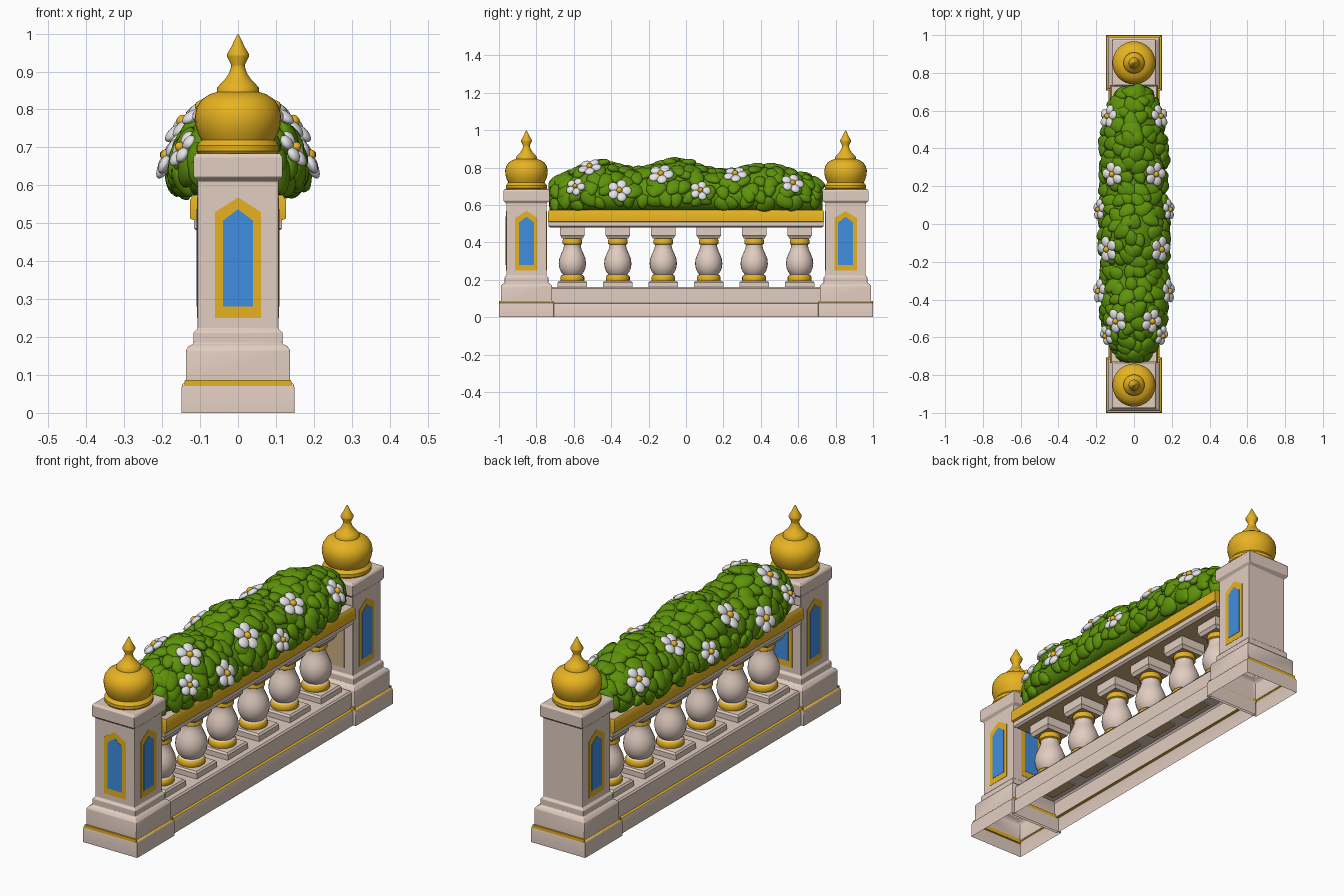
import bpy, bmesh, math, random
from mathutils import Matrix, Vector

if "Cube" in bpy.data.objects:
    bpy.data.objects.remove(bpy.data.objects["Cube"])

random.seed(4)


def material(name, rgb):
    m = bpy.data.materials.new(name)
    m.diffuse_color = (*rgb, 1)
    m.use_nodes = True
    m.node_tree.nodes["Principled BSDF"].inputs["Base Color"].default_value = m.diffuse_color
    return m


STONE = material("warm stone", (0.76, 0.61, 0.53))
GOLD = material("gold", (0.80, 0.45, 0.015))
TAN = material("tan sandstone", (0.62, 0.43, 0.22))
BLUE = material("window blue", (0.052, 0.27, 0.75))
GREEN = material("leaf green", (0.11, 0.29, 0.003))
WHITE = material("petal white", (0.88, 0.88, 0.90))


def finish(name, bm, mats, bevel=0, angle=35):
    bmesh.ops.recalc_face_normals(bm, faces=bm.faces[:])
    me = bpy.data.meshes.new(name)
    bm.to_mesh(me)
    bm.free()
    for m in mats:
        me.materials.append(m)
    ob = bpy.data.objects.new(name, me)
    bpy.context.collection.objects.link(ob)
    if bevel:
        mod = ob.modifiers.new("soft edges", 'BEVEL')
        mod.width, mod.segments, mod.limit_method = bevel, 2, 'ANGLE'
    bpy.ops.object.select_all(action='DESELECT')
    ob.select_set(True)
    bpy.context.view_layer.objects.active = ob
    bpy.ops.object.shade_smooth_by_angle(angle=math.radians(angle))
    return ob


def loft(bm, rings, cy=0, gold=(), bottom=False):
    """Stack of rectangles (half x, half y, z); gold bands get slot 1, the underside slot 2."""
    loops = [[bm.verts.new((sx * hx, cy + sy * hy, z))
              for sx, sy in ((-1, -1), (1, -1), (1, 1), (-1, 1))] for hx, hy, z in rings]
    for k, (a, b) in enumerate(zip(loops, loops[1:])):
        for i in range(4):
            j = (i + 1) % 4
            f = bm.faces.new((a[i], a[j], b[j], b[i]))
            f.material_index = 1 if k in gold else 0
    bm.faces.new(loops[-1])
    if bottom:
        bm.faces.new(loops[0][::-1]).material_index = 2


def lathe(bm, profile, cy, steps=32, gold=lambda z: False):
    rings = [[bm.verts.new((r * math.cos(i * math.tau / steps),
                            cy + r * math.sin(i * math.tau / steps), z))
              for i in range(steps)] for r, z in profile]
    for k, (a, b) in enumerate(zip(rings, rings[1:])):
        zm = (profile[k][1] + profile[k + 1][1]) / 2
        for i in range(steps):
            j = (i + 1) % steps
            bm.faces.new((a[i], a[j], b[j], b[i])).material_index = int(gold(zm))
    bm.faces.new(rings[-1])


def plate(name, mat, pts, thick, cy, turn, dist):
    """Thin plate on a post face; turn is the angle from the front face."""
    bm = bmesh.new()
    f = bm.faces.new([bm.verts.new((x, -dist, z)) for x, z in pts])
    out = bmesh.ops.extrude_face_region(bm, geom=[f])
    vs = [v for v in out['geom'] if isinstance(v, bmesh.types.BMVert)]
    bmesh.ops.translate(bm, verts=vs, vec=(0, -thick, 0))
    bmesh.ops.transform(bm, verts=bm.verts[:], matrix=Matrix.Translation((0, cy, 0))
                        @ Matrix.Rotation(math.radians(turn), 4, 'Z'))
    finish(name, bm, [mat])


def pointed(hw, z0, z1, z2):
    return [(-hw, z0), (hw, z0), (hw, z1), (0, z2), (-hw, z1)]


POST_Y = 0.853
for s, label in ((-1, "front"), (1, "back")):
    cy = s * POST_Y
    # stone post with gold ledge
    bm = bmesh.new()
    loft(bm, [(.149, .147, 0), (.149, .147, .066), (.146, .144, .077), (.137, .137, .079),
              (.137, .137, .165), (.131, .131, .175), (.117, .117, .183), (.117, .117, .212),
              (.107, .108, .222), (.107, .108, .61), (.117, .124, .622), (.117, .124, .675),
              (.11, .117, .684)], cy, gold=(2,))
    finish(label + "_post", bm, [STONE, GOLD], 0.002)
    # gold strips across the two end faces of the plinth
    for turn in (0, 180):
        plate(f"{label}_post_strip_{turn}", GOLD,
              [(-.143, .068), (.143, .068), (.14, .087), (-.14, .087)], .009, cy, turn, .1365)
    # onion finial
    bm = bmesh.new()
    lathe(bm, [(.104, .682), (.11, .69), (.11, .705), (.101, .715), (.097, .72), (.106, .738),
               (.112, .76), (.114, .783), (.109, .806), (.096, .826), (.075, .84), (.056, .846),
               (.055, .857), (.046, .868), (.034, .88), (.024, .895), (.018, .912), (.018, .918),
               (.029, .94), (.029, .946), (.017, .966), (.009, .984), (.002, .998)], cy)
    finish(label + "_finial", bm, [GOLD])
    # pointed windows on the outer sides, front end and inner faces
    for turn in (0, 90, 180, 270) if s < 0 else (0, 90, 270):
        d = .107 if turn % 180 else .108
        blind = s > 0 and turn == 0
        plate(f"{label}_window_frame_{turn}", TAN if blind else GOLD,
              pointed(.06, .25, .53, .568), .0015, cy, turn, d)
        if not blind:
            plate(f"{label}_window_pane_{turn}", BLUE, pointed(.039, .28, .507, .537),
                  .003, cy, turn, d)

# low wall under the balusters, open below like the posts
bm = bmesh.new()
loft(bm, [(.135, .72, 0), (.135, .72, .066), (.132, .72, .073), (.119, .72, .075),
          (.119, .72, .152), (.112, .72, .16)], gold=(2,))
finish("base_wall", bm, [STONE, GOLD])

# handrail: stone underside, gold moulding
bm = bmesh.new()
loft(bm, [(.105, .725, .478), (.116, .735, .486), (.116, .735, .508), (.126, .737, .512),
          (.126, .737, .562), (.118, .732, .574)], gold=(2, 3, 4, 5), bottom=True)
finish("handrail", bm, [STONE, GOLD, TAN])

# balusters
for i in range(6):
    cy = (i - 2.5) * .243
    bm = bmesh.new()
    loft(bm, [(.085, .079, .155), (.085, .079, .185), (.078, .072, .194)], cy, bottom=True)
    loft(bm, [(.058, .056, .42), (.063, .06, .43), (.068, .065, .436), (.068, .065, .485)], cy,
         bottom=True)
    lathe(bm, [(.06, .19), (.064, .197), (.064, .214), (.058, .224), (.05, .228), (.06, .24),
               (.069, .26), (.073, .285), (.07, .312), (.06, .338), (.05, .36), (.045, .378),
               (.045, .388), (.052, .392), (.052, .412), (.046, .422)], cy, 24,
          gold=lambda z: z < .225 or z > .388)
    finish(f"baluster_{i + 1}", bm, [STONE, GOLD, TAN])


# hedge shape: three mounds with rounded ends, narrower towards the top
def hedge(y, a):
    e = math.sqrt(max(0, 1 - (abs(y) / .73) ** 5))
    mounds = ((-.47, .06), (-.05, .065), (.43, .04))
    top = sum(h * math.exp(-((y - c) / .15) ** 2) for c, h in mounds)
    up = max(0, math.sin(a))
    w = (.162 + .2 * top) * e * (1 - .16 * up)
    z = .65 + ((.12 + top) * e ** .6 if up > 0 else .12) * math.sin(a)
    return Vector((w * math.cos(a), y, max(z, .574)))


def hedge_normal(y, a):
    y = max(-.71, min(.71, y))
    d = .01
    n = (hedge(y, a + d) - hedge(y, a - d)).cross(hedge(y + d, a) - hedge(y - d, a))
    n.normalize()
    out = hedge(y, a) - Vector((0, y * .9, .64))
    return n if n.dot(out) > 0 else -n


def frame(pos, n, along):
    """Matrix with z on the normal and x along the given direction."""
    x = (along - n * along.dot(n)).normalized()
    y = n.cross(x)
    return Matrix.Translation(pos) @ Matrix((x, y, n)).transposed().to_4x4()


def blob(bm, mat4, size, u=8, v=6, slot=0, taper=0):
    vs = bmesh.ops.create_uvsphere(bm, u_segments=u, v_segments=v, radius=1)['verts']
    for p in vs:
        p.co.y *= 1 - taper * p.co.x
        p.co = mat4 @ Vector((p.co.x * size[0], p.co.y * size[1], p.co.z * size[2]))
    for f in {f for p in vs for f in p.link_faces}:
        f.material_index = slot


bm = bmesh.new()
NY, NA = 64, 32
rows = [[bm.verts.new(hedge(-.729 + 1.458 * i / NY, math.tau * k / NA)) for k in range(NA)]
        for i in range(NY + 1)]
for a, b in zip(rows, rows[1:]):
    for k in range(NA):
        bm.faces.new((a[k], a[(k + 1) % NA], b[(k + 1) % NA], b[k]))
bm.faces.new(rows[0])
bm.faces.new(rows[-1])
finish("hedge_core", bm, [GREEN], angle=80)

# broad rounded leaves half sunk into the hedge
bm = bmesh.new()
for i in range(23):
    for k in range(10):
        y = max(-.70, min(.70, -.70 + 1.40 * (i + random.uniform(-.4, .4)) / 22))
        a = math.radians(-18 + 216 * (k + random.uniform(-.35, .35) + (i % 2) * .3) / 9.3)
        p, n = hedge(y, a), hedge_normal(y, a)
        p.z = max(p.z, .597)
        along = Vector((math.cos(a) * .8, random.uniform(-.8, .8) + y * .5, -.6))
        m = frame(p + n * .002, n, along) @ Matrix.Rotation(random.uniform(-.35, .1), 4, 'Y')
        g = random.uniform(.85, 1.2)
        blob(bm, m, (.046 * g, .036 * g, .02), 12, 8, taper=.3)
finish("hedge_leaves", bm, [GREEN], angle=80)

# five-petal flowers, mirrored on both sides
FLOWERS = [(-.585, .685, .053), (-.51, .785, .064), (-.357, .665, .065), (-.131, .75, .068),
           (.075, .665, .056), (.265, .745, .064), (.565, .70, .062)]
for side, label in ((1, "right"), (-1, "left")):
    bm = bmesh.new()
    for y, z, r in FLOWERS:
        a = min((math.radians(d) for d in range(-30, 90)), key=lambda t: abs(hedge(y, t).z - z))
        n = hedge_normal(y, a)
        n = (n + Vector((.1, 0, .25))).normalized()
        p = hedge(y, a) + n * .022
        p.x, n.x = p.x * side, n.x * side
        base = frame(p, n, Vector((0, .3, 1)))
        for k in range(5):
            m = base @ Matrix.Rotation(k * math.tau / 5, 4, 'Z') @ Matrix.Translation((r * .58, 0, 0))
            blob(bm, m, (r * .44, r * .40, .014), 12, 8, taper=-.15)
        blob(bm, base @ Matrix.Translation((0, 0, .008)), (r * .25, r * .25, .015), 12, 8, 1)
    finish(label + "_flowers", bm, [WHITE, GOLD], angle=80)
